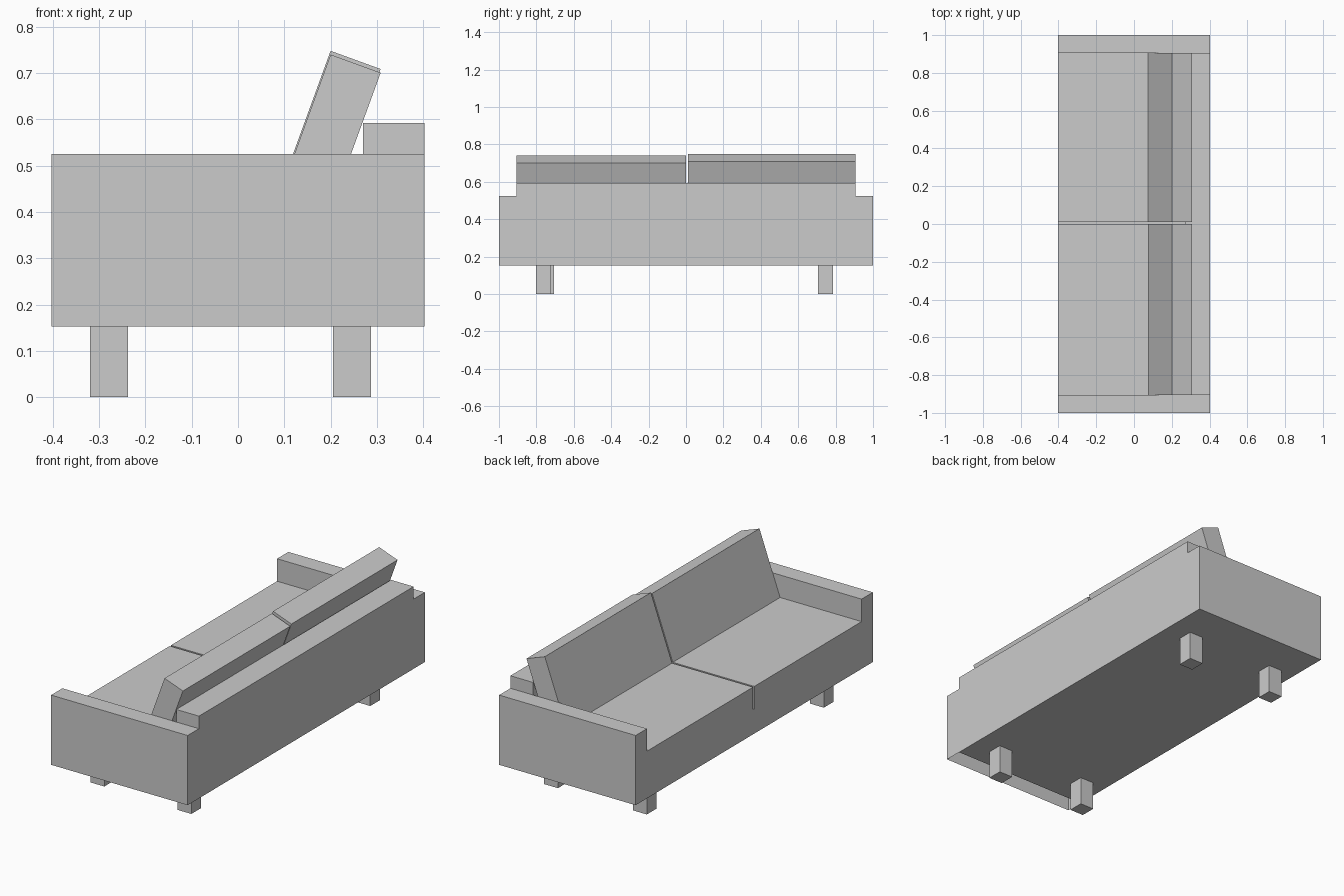
import bpy
import bmesh
from math import radians
from mathutils import Matrix, Vector

cube = bpy.data.objects.get("Cube")
if cube:
    bpy.data.objects.remove(cube, do_unlink=True)

grey = bpy.data.materials.new("light_grey")
grey.use_nodes = True
COLOUR = (0.6, 0.6, 0.6, 1)
grey.diffuse_color = COLOUR
grey.node_tree.nodes["Principled BSDF"].inputs["Base Color"].default_value = COLOUR


def box(name, x, y, z, open_bottom=False):
    """Flat-faced box from (min, max) ranges."""
    bm = bmesh.new()
    bmesh.ops.create_cube(bm, size=1)
    size = Vector((x[1] - x[0], y[1] - y[0], z[1] - z[0]))
    centre = Vector((sum(x), sum(y), sum(z))) / 2
    bm.transform(Matrix.Translation(centre) @ Matrix.Diagonal(size).to_4x4())
    if open_bottom:
        bm.normal_update()
        under = [f for f in bm.faces if f.normal.z < -0.9]
        bmesh.ops.delete(bm, geom=under, context='FACES_ONLY')
    mesh = bpy.data.meshes.new(name)
    bm.to_mesh(mesh)
    bm.free()
    mesh.materials.append(grey)
    obj = bpy.data.objects.new(name, mesh)
    bpy.context.collection.objects.link(obj)
    return obj


FRONT, BACK = -0.403, 0.403
INNER = 0.905
BOTTOM, ARM_TOP = 0.153, 0.525
SEAT_BOTTOM, SEAT_TOP = 0.284, 0.405
BACK_FACE = 0.27

# Frame: arms, base and backrest
box("right_arm", (FRONT, BACK), (-1, -INNER), (BOTTOM, ARM_TOP), open_bottom=True)
box("left_arm", (FRONT, BACK), (INNER, 1), (BOTTOM, ARM_TOP))
box("base", (FRONT, BACK_FACE), (-INNER, INNER), (BOTTOM, SEAT_BOTTOM))
box("backrest", (BACK_FACE, BACK), (-INNER, INNER), (BOTTOM, 0.592))

# Seat cushions and leaning back cushions, with a narrow gap between the pairs
for side, y, top in (("right", (-INNER, 0), 0.74), ("left", (0.01, INNER), 0.748)):
    box(side + "_seat_cushion", (FRONT, BACK_FACE), y, (SEAT_BOTTOM, SEAT_TOP))
    cushion = box(side + "_back_cushion", (0, 0.115), y, (-0.38, 0))
    lean = Matrix.Rotation(radians(20), 4, 'Y')
    cushion.data.transform(Matrix.Translation((0.2, 0, top)) @ lean)

# Legs
LEG = 0.082
for name, x, y in (("front_right_leg", -0.32, -0.787), ("back_right_leg", 0.205, -0.803),
                   ("front_left_leg", -0.32, 0.705), ("back_left_leg", 0.205, 0.705)):
    box(name, (x, x + LEG), (y, y + LEG), (0, BOTTOM))
